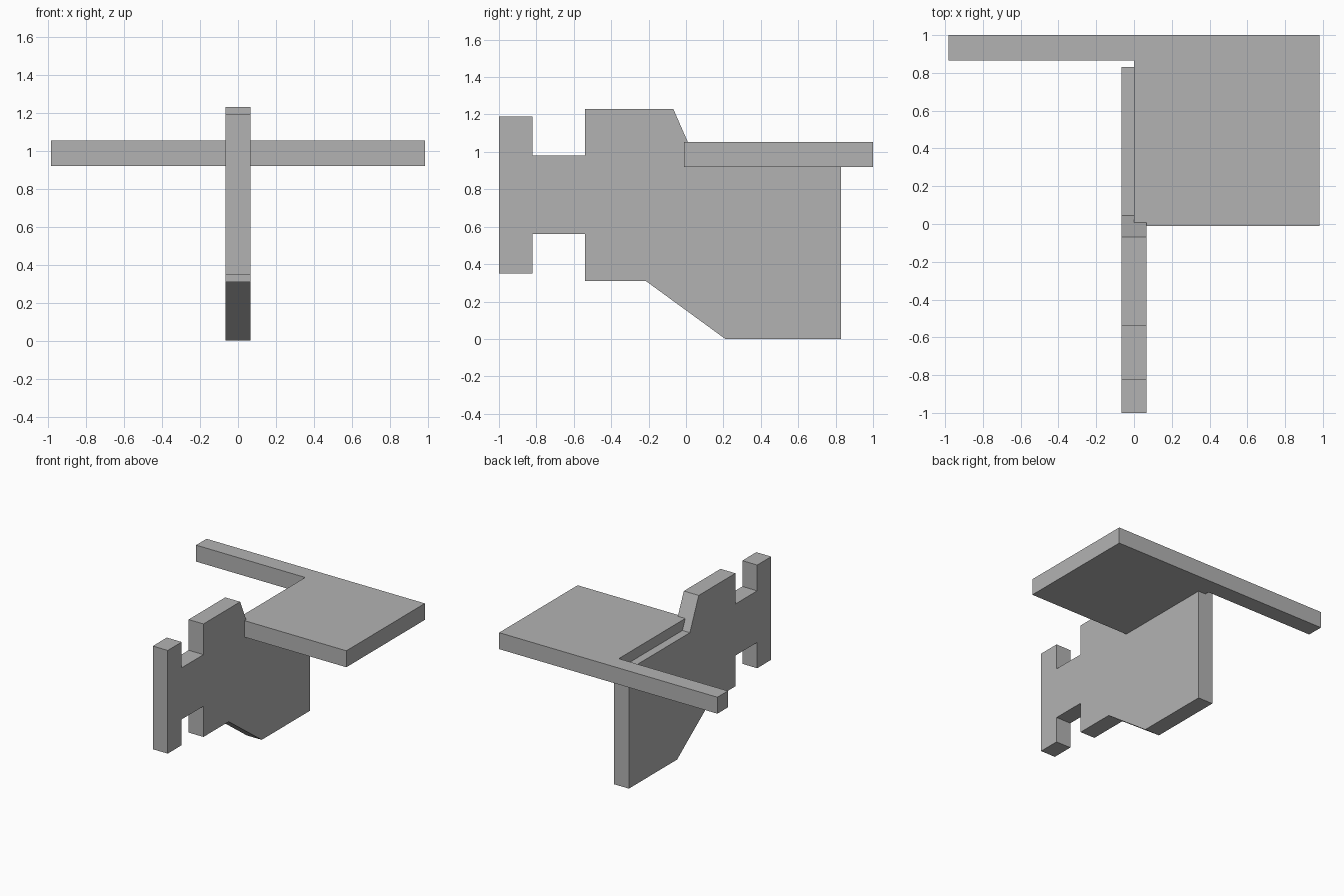
import bpy
import bmesh
from mathutils import Vector

cube = bpy.data.objects.get("Cube")
if cube:
    bpy.data.objects.remove(cube, do_unlink=True)

# Single flat grey
grey = bpy.data.materials.new("plain_grey")
grey.use_nodes = True
colour = (0.45, 0.45, 0.45, 1)
grey.diffuse_color = colour
grey.node_tree.nodes["Principled BSDF"].inputs["Base Color"].default_value = colour


def extruded(name, outline, to_3d, sweep):
    """Fill a 2D outline and extrude it into a solid slab."""
    bm = bmesh.new()
    face = bm.faces.new([bm.verts.new(to_3d(a, b)) for a, b in outline])
    result = bmesh.ops.extrude_face_region(bm, geom=[face], use_keep_orig=True)
    verts = [g for g in result["geom"] if isinstance(g, bmesh.types.BMVert)]
    bmesh.ops.translate(bm, verts=verts, vec=Vector(sweep))
    bmesh.ops.recalc_face_normals(bm, faces=bm.faces)
    mesh = bpy.data.meshes.new(name)
    bm.to_mesh(mesh)
    bm.free()
    mesh.materials.append(grey)
    obj = bpy.data.objects.new(name, mesh)
    bpy.context.collection.objects.link(obj)
    return obj


# Upright panel: front bar, neck, stepped head and tapered lower body
half = 0.067
panel = [(-1, 0.35), (-0.82, 0.35), (-0.82, 0.56), (-0.54, 0.56),
         (-0.54, 0.31), (-0.215, 0.31), (0.21, 0), (0.83, 0),
         (0.83, 0.97), (0.046, 0.97), (-0.068, 1.23), (-0.54, 1.23),
         (-0.54, 0.98), (-0.82, 0.98), (-0.82, 1.19), (-1, 1.19)]
extruded("upright_panel", panel, lambda y, z: (-half, y, z), (2 * half, 0, 0))

# Horizontal L-shaped plate: square deck on the left, narrow rear arm on the right
deck = [(0, -0.01), (0.983, -0.01), (0.983, 1), (-0.983, 1),
        (-0.983, 0.865), (0, 0.865)]
extruded("deck_plate", deck, lambda x, y: (x, y, 0.92), (0, 0, 0.134))
